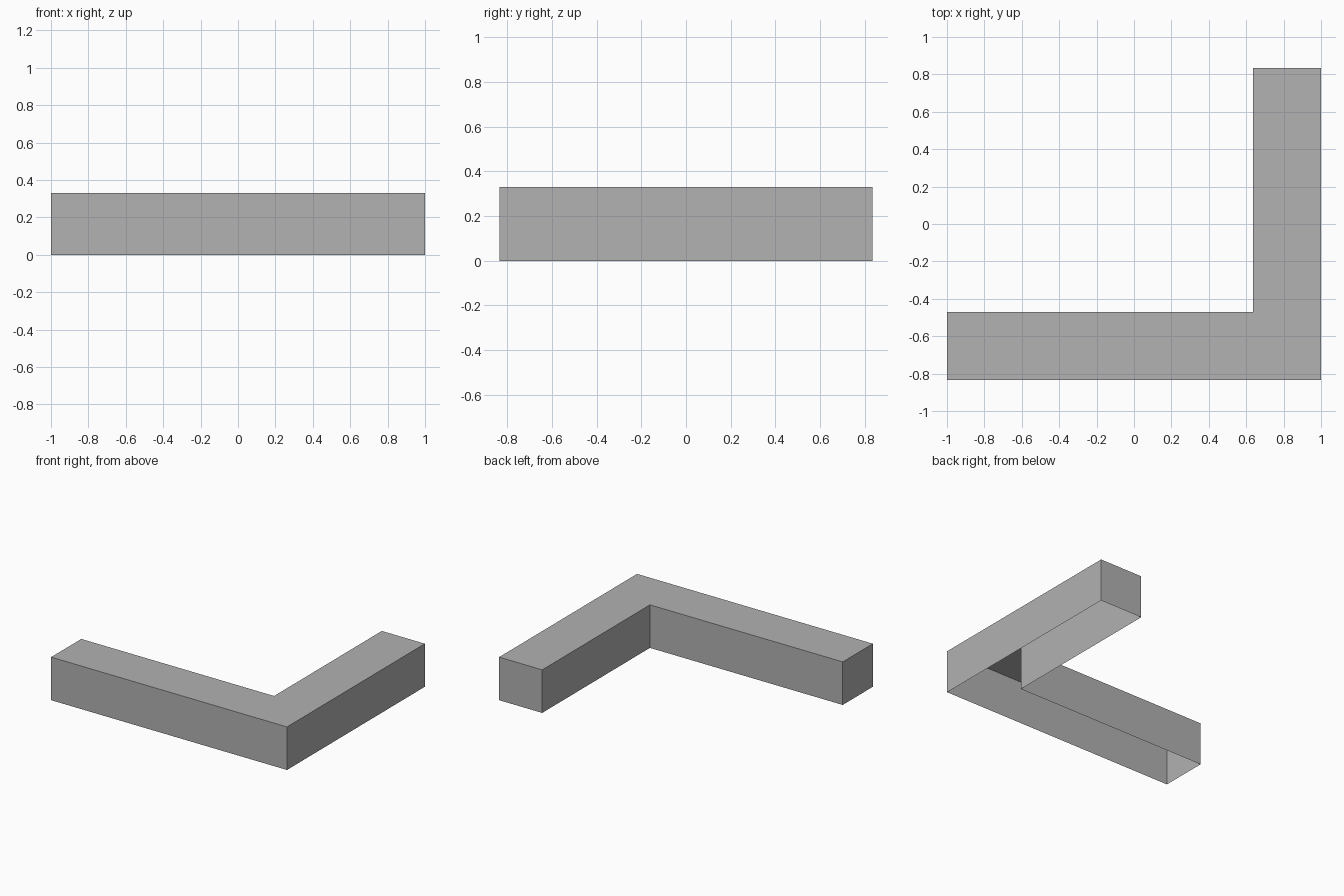
import bpy
import bmesh

default_cube = bpy.data.objects.get("Cube")
if default_cube:
    bpy.data.objects.remove(default_cube, do_unlink=True)

HALF_X, HALF_Y, HEIGHT, ARM = 1.0, 0.835, 0.33, 0.365

# Flat grey material
grey = bpy.data.materials.new("light_grey")
grey.use_nodes = True
color = (0.445, 0.445, 0.445, 1.0)
grey.diffuse_color = color
grey.node_tree.nodes["Principled BSDF"].inputs["Base Color"].default_value = color

# L-shaped outline, counter-clockwise from the outer end of the front arm
outline = [
    (-HALF_X, -HALF_Y),
    (HALF_X, -HALF_Y),
    (HALF_X, HALF_Y),
    (HALF_X - ARM, HALF_Y),
    (HALF_X - ARM, -HALF_Y + ARM),
    (-HALF_X, -HALF_Y + ARM),
]

# Hollow shell: a top panel and side walls, open underneath
bm = bmesh.new()
lower = [bm.verts.new((x, y, 0)) for x, y in outline]
upper = [bm.verts.new((x, y, HEIGHT)) for x, y in outline]
bm.faces.new(upper)
for i in range(len(outline)):
    j = (i + 1) % len(outline)
    bm.faces.new((lower[i], lower[j], upper[j], upper[i]))

mesh = bpy.data.meshes.new("corner_shell")
bm.to_mesh(mesh)
bm.free()
mesh.materials.append(grey)
shell = bpy.data.objects.new("corner_shell", mesh)
bpy.context.collection.objects.link(shell)
